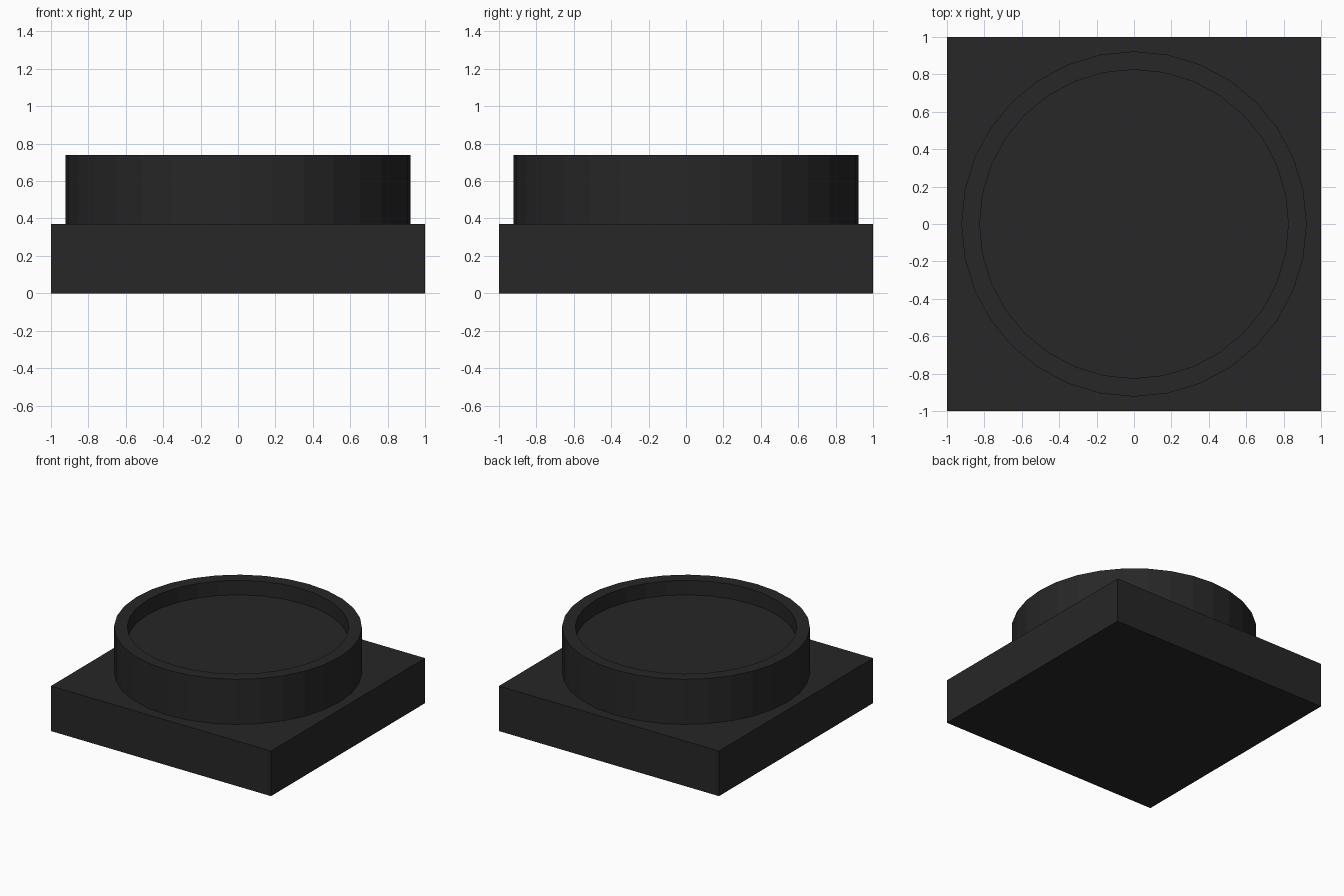
import bpy, bmesh
from math import cos, sin, tau

if "Cube" in bpy.data.objects:
    bpy.data.objects.remove(bpy.data.objects["Cube"])

SIDES = 32
dark = bpy.data.materials.new("dark_plastic")
dark.diffuse_color = (0.02, 0.02, 0.02, 1)
dark.use_nodes = True
dark.node_tree.nodes["Principled BSDF"].inputs["Base Color"].default_value = dark.diffuse_color


def finish(name, bm):
    bmesh.ops.recalc_face_normals(bm, faces=bm.faces)
    mesh = bpy.data.meshes.new(name)
    bm.to_mesh(mesh)
    bm.free()
    mesh.materials.append(dark)
    obj = bpy.data.objects.new(name, mesh)
    bpy.context.collection.objects.link(obj)
    return obj


# Square base plate with a round hole under the collar left solid
BASE_H = 0.37
bm = bmesh.new()
bmesh.ops.create_cube(bm, size=1)
bmesh.ops.scale(bm, vec=(2, 2, BASE_H), verts=bm.verts)
bmesh.ops.translate(bm, vec=(0, 0, BASE_H / 2), verts=bm.verts)
finish("base_plate", bm)

# Round collar with a raised rim and shallow recess: (radius, height) profile
profile = [(0.923, BASE_H), (0.923, 0.74), (0.825, 0.74), (0.825, 0.62)]
bm = bmesh.new()
rings = [[bm.verts.new((r * sin(tau * i / SIDES), r * cos(tau * i / SIDES), z))
          for i in range(SIDES)] for r, z in profile]
for a, b in zip(rings, rings[1:]):
    for i in range(SIDES):
        j = (i + 1) % SIDES
        bm.faces.new((a[i], a[j], b[j], b[i]))
bm.faces.new(rings[0])
bm.faces.new(rings[-1])
finish("round_collar", bm)
